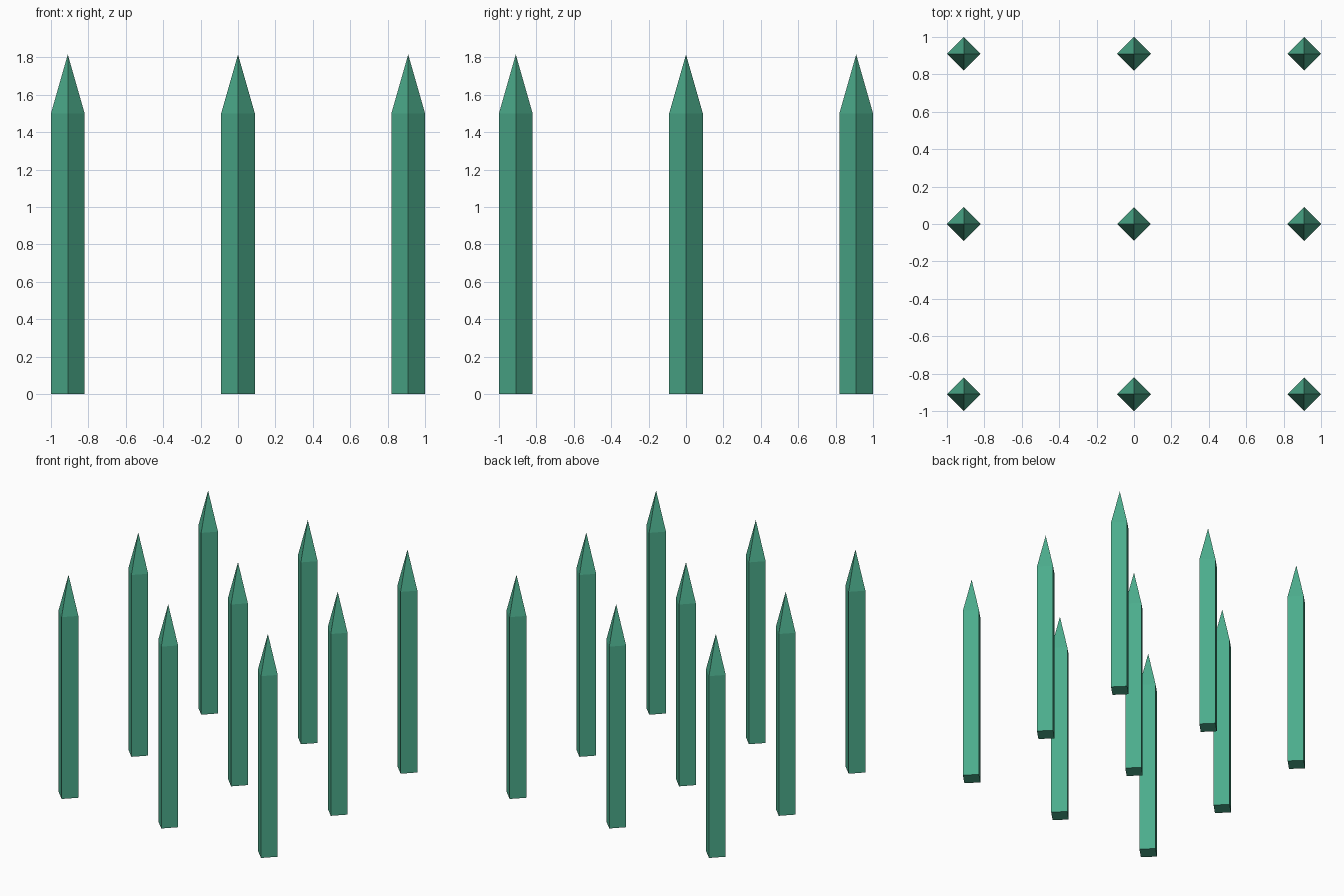
import bpy, bmesh, math

if "Cube" in bpy.data.objects:
    bpy.data.objects.remove(bpy.data.objects["Cube"])

RADIUS, SHAFT, TIP, SPACING = 0.09, 1.5, 1.815, 0.91

green = bpy.data.materials.new("sea_green")
green.diffuse_color = (0.072, 0.413, 0.262, 1)
green.use_nodes = True
green.node_tree.nodes["Principled BSDF"].inputs["Base Color"].default_value = green.diffuse_color


def post_mesh():
    """Four-sided post with corners on the axes and a pyramid point."""
    bm = bmesh.new()
    ring = [(RADIUS * math.cos(i * math.pi / 2), RADIUS * math.sin(i * math.pi / 2)) for i in range(4)]
    low = [bm.verts.new((x, y, 0)) for x, y in ring]
    high = [bm.verts.new((x, y, SHAFT)) for x, y in ring]
    tip = bm.verts.new((0, 0, TIP))
    bm.faces.new(low[::-1])
    for i in range(4):
        j = (i + 1) % 4
        bm.faces.new((low[i], low[j], high[j], high[i]))
        bm.faces.new((high[i], high[j], tip))
    mesh = bpy.data.meshes.new("spike_post")
    bm.to_mesh(mesh)
    bm.free()
    mesh.materials.append(green)
    return mesh


# Three by three grid of pointed posts
mesh = post_mesh()
for row, y in zip(("front", "middle", "back"), (-SPACING, 0, SPACING)):
    for col, x in zip(("left", "centre", "right"), (-SPACING, 0, SPACING)):
        post = bpy.data.objects.new(f"spike_{row}_{col}", mesh)
        post.location = (x, y, 0)
        bpy.context.collection.objects.link(post)
